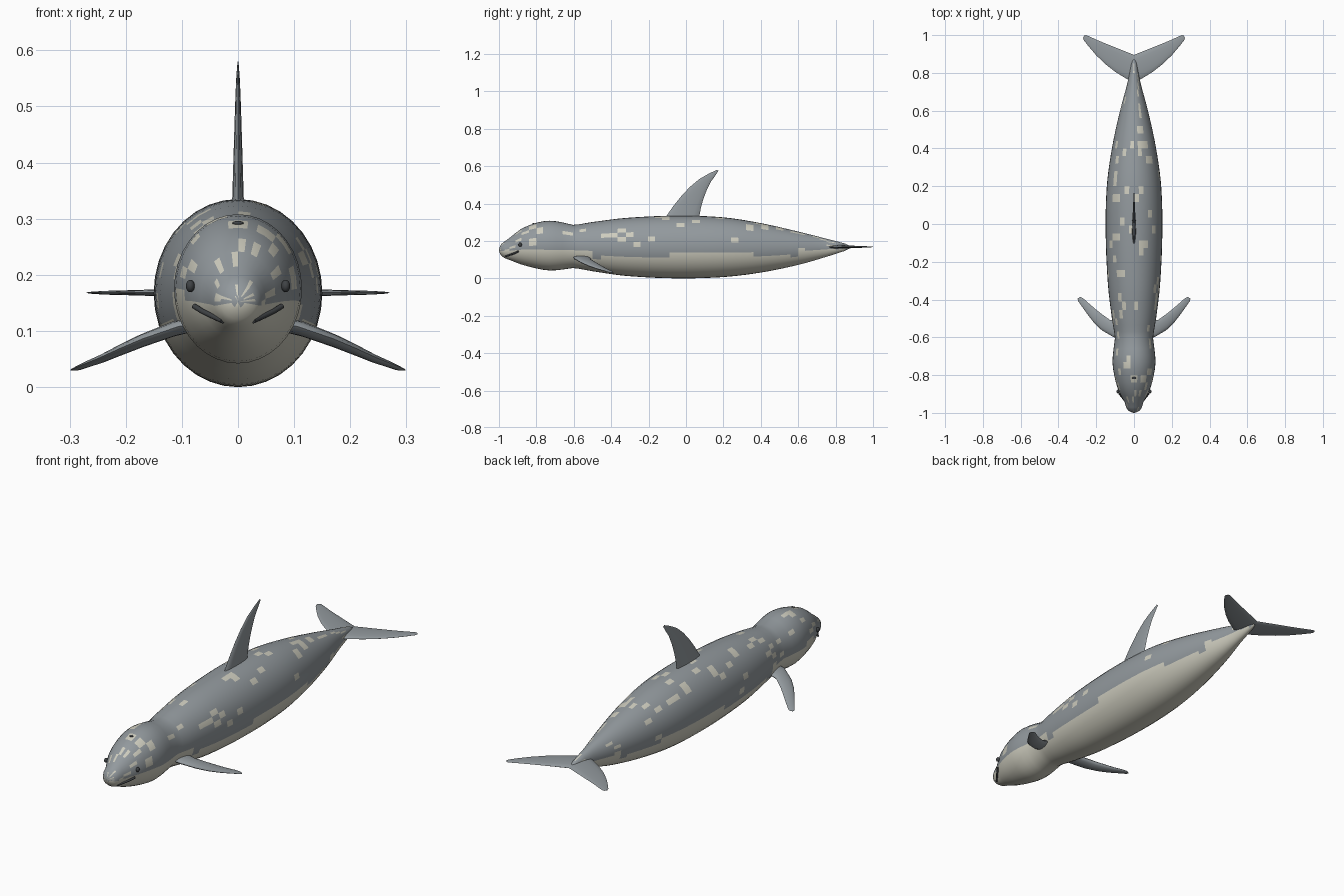
import bpy, bmesh, math, random
from mathutils import Vector

if "Cube" in bpy.data.objects:
    bpy.data.objects.remove(bpy.data.objects["Cube"])

random.seed(7)


def mat(name, rgb):
    m = bpy.data.materials.new(name)
    m.diffuse_color = (*rgb, 1)
    m.use_nodes = True
    m.node_tree.nodes["Principled BSDF"].inputs["Base Color"].default_value = m.diffuse_color
    return m


GREY = mat("grey_skin", (0.29, 0.32, 0.34))
CREAM = mat("cream_skin", (0.62, 0.61, 0.52))
DARK = mat("dark", (0.05, 0.055, 0.06))


def finish(bm, name, mats, angle=50):
    bmesh.ops.recalc_face_normals(bm, faces=bm.faces)
    me = bpy.data.meshes.new(name)
    bm.to_mesh(me)
    bm.free()
    ob = bpy.data.objects.new(name, me)
    bpy.context.collection.objects.link(ob)
    for m in mats:
        me.materials.append(m)
    bpy.ops.object.select_all(action='DESELECT')
    ob.select_set(True)
    bpy.context.view_layer.objects.active = ob
    bpy.ops.object.shade_smooth_by_angle(angle=math.radians(angle))
    return ob


def smooth_rows(rows, step):
    """Resample key rows with a cubic through every key."""
    def slope(i, k):
        a, b = rows[max(i - 1, 0)], rows[min(i + 1, len(rows) - 1)]
        return (b[k] - a[k]) / (b[0] - a[0])
    out = []
    for i in range(len(rows) - 1):
        a, b = rows[i], rows[i + 1]
        h = b[0] - a[0]
        n = max(1, round(h / step))
        for j in range(n):
            t = j / n
            r = [a[0] + h * t]
            for k in range(1, len(a)):
                r.append((2*t**3 - 3*t**2 + 1) * a[k] + (t**3 - 2*t**2 + t) * h * slope(i, k)
                         + (3*t**2 - 2*t**3) * b[k] + (t**3 - t**2) * h * slope(i + 1, k))
            out.append(r)
    return out + [list(rows[-1])]


def loft(bm, rings):
    loops = [[bm.verts.new(p) for p in r] for r in rings]
    n = len(loops[0])
    bands = []
    for a, b in zip(loops, loops[1:]):
        bands.append([bm.faces.new((a[i], a[(i+1) % n], b[(i+1) % n], b[i])) for i in range(n)])
    return loops, bands


# Body: y, top z, bottom z, half width
KEYS = [(-0.998, 0.163, 0.141, 0.011), (-0.988, 0.183, 0.121, 0.031),
        (-0.97, 0.197, 0.108, 0.042), (-0.945, 0.215, 0.099, 0.049),
        (-0.88, 0.265, 0.074, 0.083), (-0.80, 0.297, 0.053, 0.105),
        (-0.73, 0.308, 0.042, 0.114), (-0.66, 0.299, 0.047, 0.108),
        (-0.605, 0.286, 0.055, 0.101), (-0.50, 0.301, 0.038, 0.117),
        (-0.32, 0.323, 0.013, 0.138), (-0.05, 0.335, 0.0, 0.150),
        (0.20, 0.326, 0.007, 0.144), (0.40, 0.295, 0.031, 0.117),
        (0.60, 0.250, 0.072, 0.074), (0.75, 0.212, 0.115, 0.034),
        (0.85, 0.186, 0.147, 0.016), (0.872, 0.175, 0.158, 0.008)]
SIDES = 36
rings = []
for y, top, bot, w in smooth_rows(KEYS, 0.04):
    c, h = (top + bot) / 2, (top - bot) / 2
    rings.append([(w * math.sin(2*math.pi*i/SIDES), y, c + h * math.cos(2*math.pi*i/SIDES))
                  for i in range(SIDES)])
bm = bmesh.new()
loops, bands = loft(bm, rings)
for loop, y in ((loops[0], -1.0), (loops[-1], 0.875)):
    tip = bm.verts.new((0, y, sum(v.co.z for v in loop) / SIDES))
    for i in range(SIDES):
        bm.faces.new((loop[i], loop[(i+1) % SIDES], tip))
# Pale belly and scattered pale patches
for f in bm.faces:
    c = f.calc_center_median()
    limit = 0.145 if c.y < -0.5 else 0.112 if c.y < -0.07 else 0.137 if c.y < 0.35 else 0.118
    if c.y > 0.6:
        limit = 0.155
    chance = 0.13 if c.y < -0.45 else 0.07
    if c.z < limit or random.random() < chance:
        f.material_index = 1
finish(bm, "body", [GREY, CREAM], 80)


def fin(name, sections, axis, side=1):
    """Sections: leading point, trailing point, half thickness along axis."""
    bm = bmesh.new()
    axis, rings = Vector(axis), []
    for lead, trail, th in sections:
        a, b = Vector(lead), Vector(trail)
        ring = []
        for i in range(14):
            t = 2 * math.pi * i / 14
            p = a.lerp(b, (1 - math.cos(t)) / 2) + axis * th * math.sin(t)
            ring.append((p.x * side, p.y, p.z))
        rings.append(ring)
    loops, _ = loft(bm, rings)
    bm.faces.new(loops[0])
    bm.faces.new(loops[-1])
    return finish(bm, name, [GREY])


# Dorsal fin
D = [(-0.13, 0.06, 0.30, 0.30, 0.012), (-0.10, 0.072, 0.34, 0.335, 0.0105),
     (-0.065, 0.08, 0.39, 0.38, 0.009), (-0.025, 0.093, 0.44, 0.425, 0.0075),
     (0.02, 0.11, 0.488, 0.47, 0.006), (0.07, 0.132, 0.53, 0.515, 0.0045),
     (0.12, 0.155, 0.559, 0.547, 0.003), (0.165, 0.174, 0.58, 0.575, 0.001)]
fin("dorsal_fin", [((0, a, za), (0, b, zb), t) for a, b, za, zb, t in D], (1, 0, 0))

# Flippers and tail flukes: leading x, y, z, trailing x, y, z, half thickness
P = [(0.06, -0.605, 0.115, 0.08, -0.51, 0.112, 0.013), (0.106, -0.60, 0.108, 0.127, -0.508, 0.098, 0.013),
     (0.17, -0.563, 0.086, 0.175, -0.474, 0.078, 0.011), (0.21, -0.525, 0.069, 0.208, -0.447, 0.063, 0.009),
     (0.245, -0.48, 0.053, 0.238, -0.421, 0.049, 0.007), (0.275, -0.438, 0.041, 0.264, -0.398, 0.039, 0.005),
     (0.296, -0.408, 0.032, 0.278, -0.388, 0.033, 0.003), (0.299, -0.396, 0.030, 0.288, -0.387, 0.031, 0.001)]
F = [(0.0, 0.745, 0.168, 0.0, 0.895, 0.168, 0.010), (0.05, 0.775, 0.168, 0.045, 0.913, 0.168, 0.0085),
     (0.10, 0.806, 0.168, 0.10, 0.935, 0.168, 0.007), (0.15, 0.845, 0.168, 0.15, 0.955, 0.168, 0.006),
     (0.20, 0.893, 0.168, 0.195, 0.974, 0.168, 0.0045), (0.24, 0.940, 0.168, 0.23, 0.99, 0.168, 0.0035),
     (0.265, 0.972, 0.168, 0.253, 1.0, 0.168, 0.002), (0.270, 0.985, 0.168, 0.263, 0.998, 0.168, 0.001)]


def blob(name, loc, size):
    bm = bmesh.new()
    bmesh.ops.create_uvsphere(bm, u_segments=16, v_segments=10, radius=1)
    for v in bm.verts:
        v.co = Vector((v.co.x * size[0], v.co.y * size[1], v.co.z * size[2])) + Vector(loc)
    finish(bm, name, [DARK], 80)


for s, label in ((1, "left"), (-1, "right")):
    fin(label + "_flipper", [(r[:3], r[3:6], r[6]) for r in P], (0.3, 0, 0.95), s)
    fin(label + "_fluke", [(r[:3], r[3:6], r[6]) for r in F], (0, 0, 1), s)
    blob(label + "_eye", (s * 0.085, -0.887, 0.18), (0.008, 0.010, 0.011))
    # Mouth line
    cu = bpy.data.curves.new(label + "_mouth", 'CURVE')
    cu.dimensions = '3D'
    cu.bevel_depth = 0.005
    cu.bevel_resolution = 2
    cu.use_fill_caps = True
    sp = cu.splines.new('POLY')
    pts = [(0.027, -0.965, 0.118), (0.045, -0.94, 0.126), (0.062, -0.918, 0.134), (0.078, -0.897, 0.144)]
    sp.points.add(len(pts) - 1)
    for q, (x, y, z) in zip(sp.points, pts):
        q.co = (s * x, y, z, 1)
    cu.materials.append(DARK)
    bpy.context.collection.objects.link(bpy.data.objects.new(label + "_mouth", cu))

# Blowhole
blob("blowhole", (0, -0.815, 0.292), (0.010, 0.007, 0.004))
